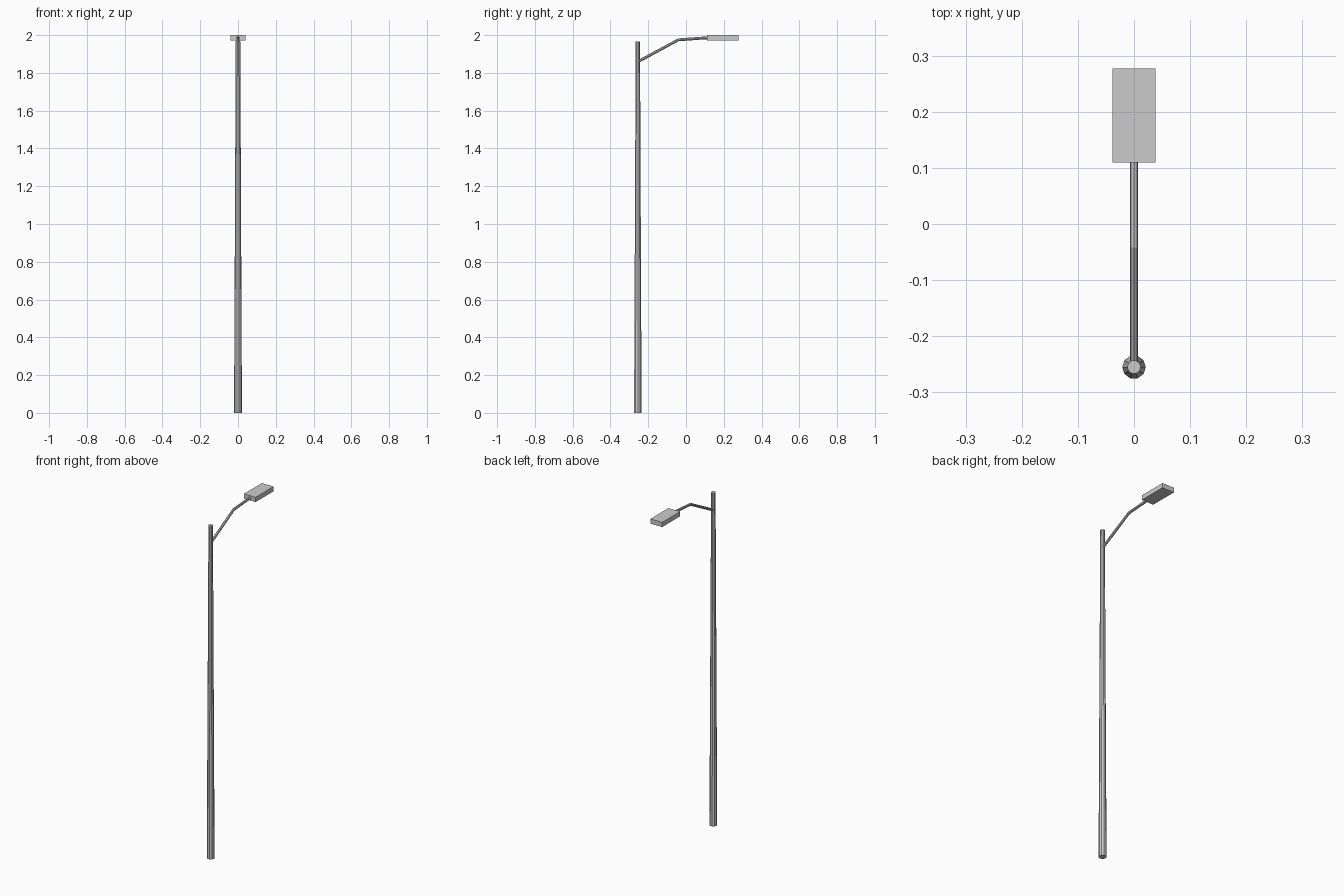
import bpy
import math
from mathutils import Vector

if "Cube" in bpy.data.objects:
    bpy.data.objects.remove(bpy.data.objects["Cube"])


def tube(name, start, end, r1, r2, sides):
    """Flat-faced cone section running between two points."""
    a, b = Vector(start), Vector(end)
    d = b - a
    bpy.ops.mesh.primitive_cone_add(vertices=sides, radius1=r1, radius2=r2,
                                    depth=d.length, location=(a + b) / 2)
    ob = bpy.context.object
    ob.name = name
    if abs(d.x) + abs(d.y) > 1e-6:
        # all sloping parts lie in the yz plane
        ob.rotation_euler = (-math.atan2(d.y, d.z), 0, 0)
    return ob


POLE_Y = -0.255

# tapered pole
pole = tube("pole", (0, POLE_Y, 0), (0, POLE_Y, 1.965), 0.021, 0.012, 10)
pole.rotation_euler.z = math.radians(18)

# bent arm: steep lower length, nearly level upper length
tube("lower_arm", (0, POLE_Y + 0.005, 1.862), (0, -0.039, 1.976), 0.0075, 0.0075, 8)
tube("upper_arm", (0, -0.042, 1.975), (0, 0.13, 1.987), 0.0075, 0.0075, 8)

# lamp head
bpy.ops.mesh.primitive_cube_add(size=1, location=(0, 0.1935, 1.986))
head = bpy.context.object
head.name = "lamp_head"
head.scale = (0.077, 0.167, 0.028)
